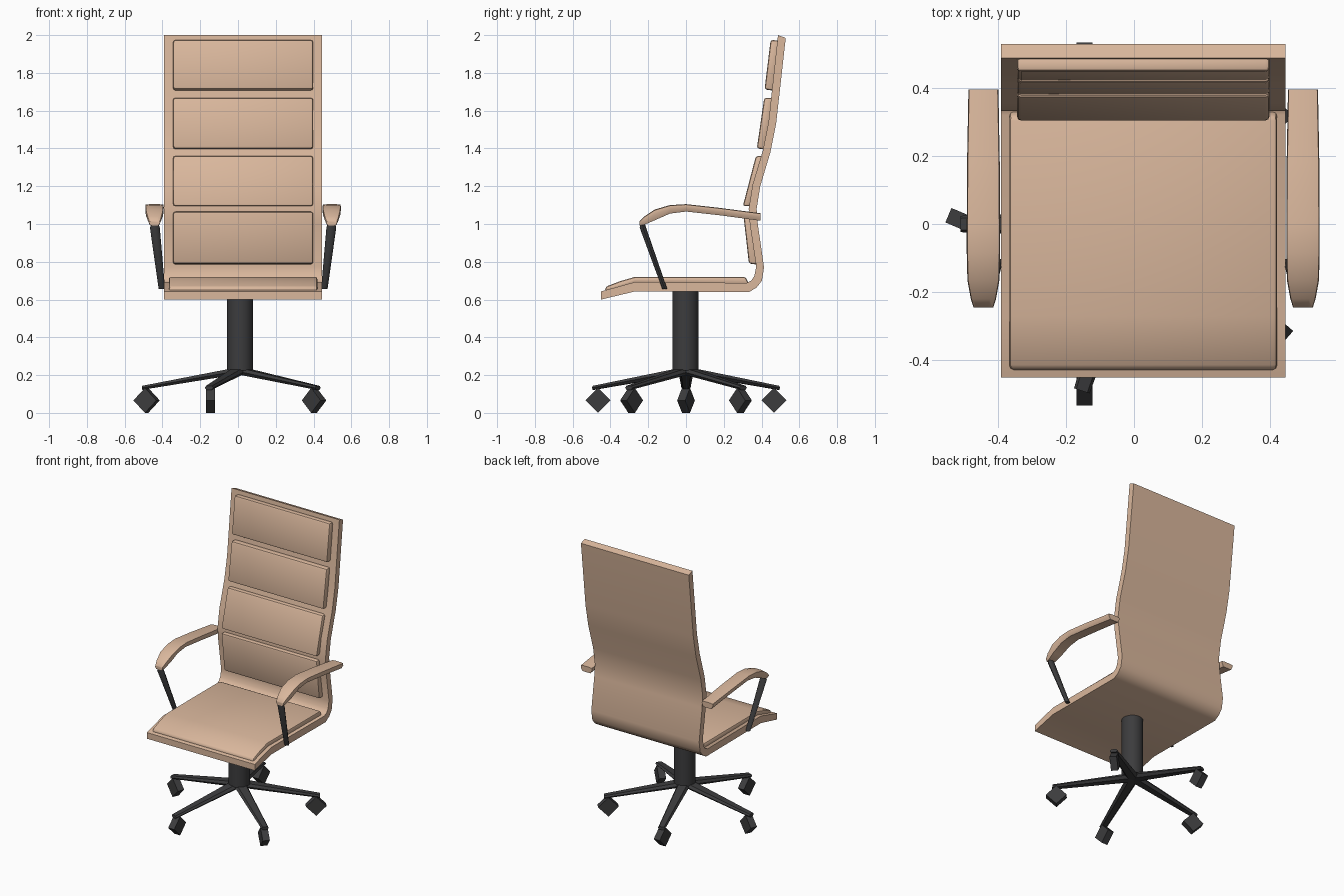
import bpy, bmesh, math
from mathutils import Matrix, Vector

if "Cube" in bpy.data.objects:
    bpy.data.objects.remove(bpy.data.objects["Cube"])


def material(name, col):
    m = bpy.data.materials.new(name)
    m.diffuse_color = (*col, 1)
    m.use_nodes = True
    m.node_tree.nodes["Principled BSDF"].inputs["Base Color"].default_value = m.diffuse_color
    return m


TAN = material("tan leather", (0.70, 0.475, 0.335))
DARK = material("dark metal", (0.045, 0.045, 0.047))
CX = 0.027  # mid line of the seat


def finish(name, bm, mat, angle=35):
    bmesh.ops.recalc_face_normals(bm, faces=bm.faces)
    me = bpy.data.meshes.new(name)
    bm.to_mesh(me)
    bm.free()
    me.materials.append(mat)
    me.shade_smooth()
    me.set_sharp_from_angle(angle=math.radians(angle))
    ob = bpy.data.objects.new(name, me)
    bpy.context.collection.objects.link(ob)
    return ob


def loft(name, rings, mat, bevel=0, angle=35):
    """Skin a list of equal-sized rings and cap both ends."""
    bm = bmesh.new()
    vs = [[bm.verts.new(p) for p in r] for r in rings]
    n = len(rings[0])
    for a, b in zip(vs, vs[1:]):
        for i in range(n):
            j = (i + 1) % n
            bm.faces.new((a[i], a[j], b[j], b[i]))
    bm.faces.new(vs[0][::-1])
    bm.faces.new(vs[-1])
    if bevel:
        bm.normal_update()
        sharp = [e for e in bm.edges if e.calc_face_angle(0) > math.radians(40)]
        bmesh.ops.bevel(bm, geom=sharp, offset=bevel, segments=2, profile=0.5,
                        affect='EDGES', clamp_overlap=True)
    return finish(name, bm, mat, angle)


def extrude(name, profile, half, mat, bevel=0, angle=35):
    """Extrude a (y, z) outline across the chair width."""
    return loft(name, [[(CX + s * half, y, z) for y, z in profile] for s in (-1, 1)],
                mat, bevel, angle)


# one-piece bent shell: seat and back, as strips of outer/inner pairs
outer = [(-.45, .60), (-.27, .643), (.335, .64), (.375, .665), (.402, .70), (.413, .77),
         (.38, 1.0), (.374, 1.08), (.393, 1.2), (.447, 1.38), (.477, 1.53), (.528, 1.985)]
inner = [(-.45, .643), (-.27, .693), (.32, .688), (.345, .70), (.362, .725), (.372, .775),
         (.338, 1.0), (.332, 1.08), (.353, 1.21), (.407, 1.39), (.437, 1.54), (.487, 2.0)]
loft("shell", [[(CX - .418, *o), (CX + .418, *o), (CX + .418, *i), (CX - .418, *i)]
               for o, i in zip(outer, inner)], TAN, 0, 50)

# seat cushion
extrude("seat_cushion", [(-.43, .64), (-.425, .668), (-.35, .697), (-.27, .72),
                         (.315, .72), (.335, .68), (-.27, .685)], .393, TAN, .012)

# four back cushions: front-bottom, front-top, shell-top, shell-bottom
pads = [[(.333, .79), (.302, 1.065), (.345, 1.065), (.383, .785)],
        [(.301, 1.095), (.37, 1.36), (.41, 1.36), (.345, 1.095)],
        [(.375, 1.40), (.414, 1.668), (.46, 1.668), (.42, 1.395)],
        [(.416, 1.713), (.448, 1.975), (.495, 1.97), (.465, 1.705)]]
for k, p in enumerate(pads):
    extrude(f"back_cushion_{k + 1}", p, .371, TAN, .013)

# armrests and their struts: y, top, bottom, half width
section = [(-.7, 0), (.7, 0), (1, .6), (.95, .93), (.5, 1), (-.5, 1), (-.95, .93), (-1, .6)]
stations = [(-.245, 1.015, .992, .029), (-.22, 1.04, .996, .037), (-.165, 1.077, 1.02, .047),
            (-.085, 1.10, 1.055, .049), (0, 1.105, 1.066, .049), (.18, 1.085, 1.046, .048),
            (.395, 1.057, 1.017, .044)]
for side, s in (("left", -1), ("right", 1)):
    ax = CX + s * .469
    loft(f"{side}_armrest", [[(ax + u * w, y, b + v * (t - b)) for u, v in section]
                             for y, t, b, w in stations], TAN, 0, 45)

    def ring(x, y, z, rx, ry):
        return [(x + rx * math.cos(a), y + ry * math.sin(a), z)
                for a in (math.tau * i / 8 for i in range(8))]
    loft(f"{side}_arm_strut", [ring(CX + s * .430, -.112, .655, .017, .013),
                               ring(CX + s * .467, -.228, .98, .026, .017),
                               ring(CX + s * .467, -.230, 1.0, .020, .012)], DARK, 0, 45)

# central column
bm = bmesh.new()
bmesh.ops.create_cone(bm, cap_ends=True, segments=24, radius1=.069, radius2=.069, depth=.425,
                      matrix=Matrix.Translation((.011, -.003, .4375)))
finish("column", bm, DARK)

# five-legged base with swivelled diamond casters (leg angle, caster heading)
for k, (leg, yaw) in enumerate([(180, 157), (252, 270), (324, 319), (36, 41), (108, 90)]):
    place = Matrix.Translation((.006, 0, 0)) @ Matrix.Rotation(math.radians(leg), 4, 'Z')

    def leg_ring(r, w, lo, hi):
        return [place @ Vector(p) for p in
                ((r, -w * .6, lo), (r, w * .6, lo), (r, w, (lo + hi) / 2),
                 (r, w * .7, hi), (r, -w * .7, hi), (r, -w, (lo + hi) / 2))]
    loft(f"base_leg_{k + 1}", [leg_ring(0, .042, .205, .243),
                               leg_ring(.515, .024, .122, .143)], DARK, 0, 20)

    hub = place @ Vector((.49, 0, .066))
    turn = Matrix.Translation(hub) @ Matrix.Rotation(math.radians(yaw), 4, 'Z')
    loft(f"caster_{k + 1}", [[turn @ Vector(p) for p in
                              ((.066, w, 0), (0, w, .066), (-.066, w, 0), (0, w, -.066))]
                             for w in (-.023, .023)], DARK, 0, 20)
